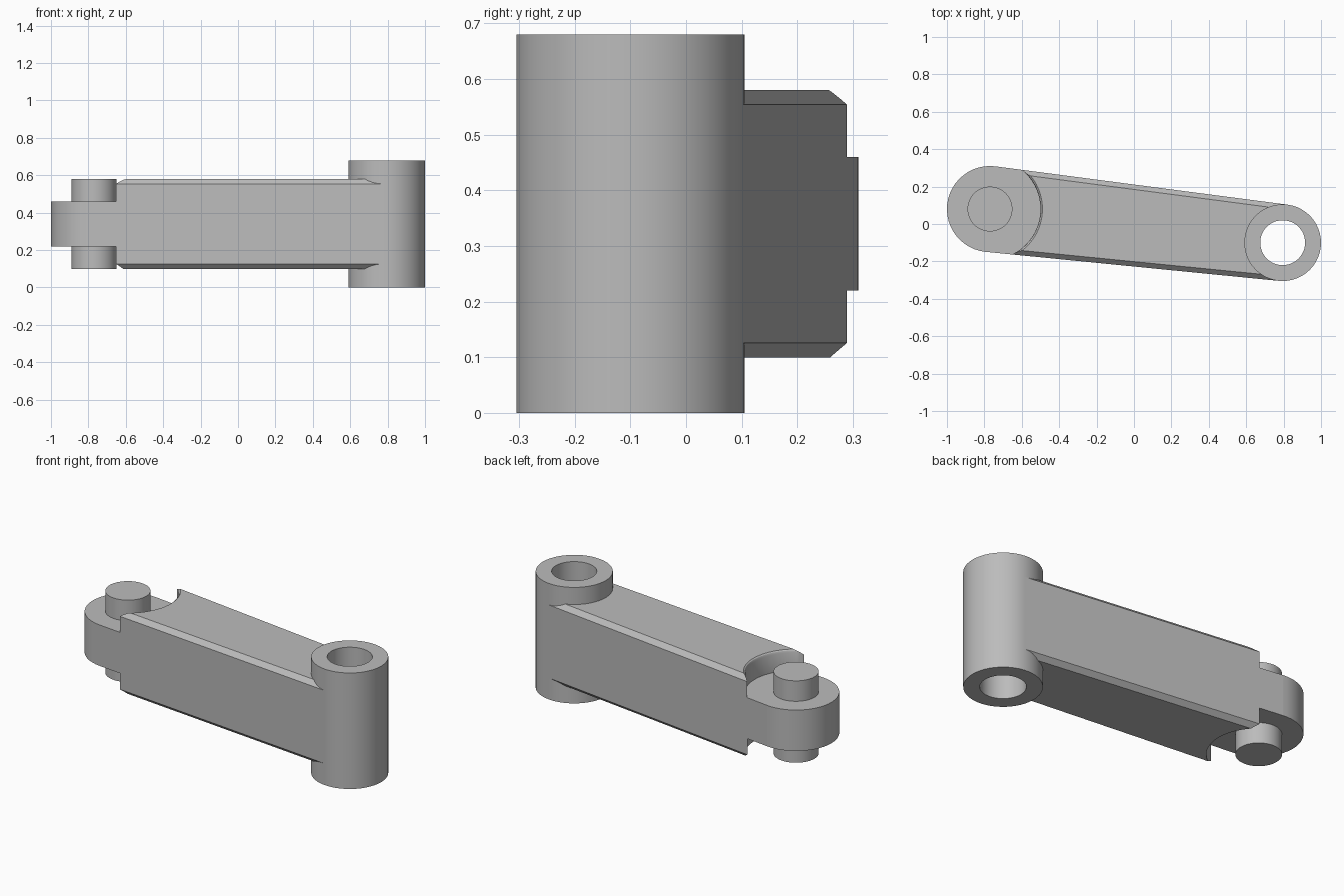
import bpy, bmesh
from math import sin, cos, pi, acos, atan2, tau
from mathutils import Vector

cube = bpy.data.objects.get("Cube")
if cube:
    bpy.data.objects.remove(cube)

EYE, EYE_R = Vector((-0.77, 0.08)), 0.23
HUB, HUB_R = Vector((0.795, -0.1)), 0.205
PIN_R = 0.12

grey = bpy.data.materials.new("plain grey")
grey.use_nodes = True
grey.diffuse_color = (0.5, 0.5, 0.5, 1)
grey.node_tree.nodes["Principled BSDF"].inputs["Base Color"].default_value = grey.diffuse_color


def finish(name, bm):
    bmesh.ops.remove_doubles(bm, verts=bm.verts, dist=1e-5)
    bmesh.ops.recalc_face_normals(bm, faces=bm.faces)
    mesh = bpy.data.meshes.new(name)
    bm.to_mesh(mesh)
    bm.free()
    mesh.materials.append(grey)
    obj = bpy.data.objects.new(name, mesh)
    bpy.context.collection.objects.link(obj)
    return obj


def lathe(name, centre, profile, sides=48):
    """Turn a closed (radius, z) profile about a vertical axis."""
    bm = bmesh.new()
    verts = [bm.verts.new((centre.x + r, centre.y, z)) for r, z in profile]
    edges = [bm.edges.new((v, verts[i - 1])) for i, v in enumerate(verts)
             if profile[i][0] or profile[i - 1][0]]
    bmesh.ops.spin(bm, geom=verts + edges, cent=(*centre, 0), axis=(0, 0, 1),
                   angle=tau, steps=sides, use_merge=False)
    return finish(name, bm)


def prism(outline, z0, z1):
    bm = bmesh.new()
    face = bm.faces.new([bm.verts.new((p.x, p.y, z0)) for p in outline])
    up = bmesh.ops.extrude_face_region(bm, geom=[face])["geom"]
    bmesh.ops.translate(bm, vec=(0, 0, z1 - z0),
                        verts=[v for v in up if isinstance(v, bmesh.types.BMVert)])
    return bm


def rod(name, centre, radius, z0, z1):
    return lathe(name, centre, [(0, z0), (radius, z0), (radius, z1), (0, z1)])


# Directions of the two lines tangent to both ends
span = HUB - EYE
heading, spread = atan2(span.y, span.x), acos((EYE_R - HUB_R) / span.length)


def around(centre, radius, a):
    return centre + radius * Vector((cos(a), sin(a)))


# Tapered arm with chamfered long edges
low, high = heading - spread, heading + spread
bm = prism([around(EYE, EYE_R, low), around(HUB, HUB_R, low),
            around(HUB, HUB_R, high), around(EYE, EYE_R, high)], 0.1, 0.58)
long_edges = [e for e in bm.edges if e.calc_length() > 1]
bmesh.ops.bevel(bm, geom=long_edges, offset=0.026, segments=1, affect='EDGES')
arm = finish("arm", bm)

# Clearances above and below the eye, and the bore through the hub
R = 0.27
cutters = [
    lathe("upper_clearance_cutter", EYE, [(0, 0.46), (R, 0.46), (R, 0.565),
          (R + 0.004, 0.575), (R + 0.012, 0.581), (R + 0.012, 0.7), (0, 0.7)], 64),
    rod("lower_clearance_cutter", EYE, R, 0, 0.22),
    rod("bore_cutter", HUB, PIN_R + 0.03, -0.1, 0.8)]
bpy.context.view_layer.objects.active = arm
for c in cutters:
    mod = arm.modifiers.new(c.name, 'BOOLEAN')
    mod.operation, mod.solver, mod.object = 'DIFFERENCE', 'EXACT', c
    bpy.ops.object.modifier_apply(modifier=mod.name)
    c.hide_render = True
    bpy.data.objects.remove(c)

# Rounded eye closing the thin end of the arm
steps = 24
sweep = tau - 2 * spread
eye = finish("eye_end", prism([around(EYE, EYE_R, high + sweep * i / steps)
                               for i in range(steps + 1)], 0.22, 0.46))

# Pin through the eye and hollow hub tube
pin = rod("pin", EYE, PIN_R, 0.1, 0.58)
hub = lathe("hub_tube", HUB, [(PIN_R, 0), (HUB_R, 0), (HUB_R, 0.68), (PIN_R, 0.68)])

for obj in (arm, eye, pin, hub):
    bpy.ops.object.select_all(action='DESELECT')
    obj.select_set(True)
    bpy.context.view_layer.objects.active = obj
    bpy.ops.object.shade_smooth_by_angle(angle=pi / 6)
